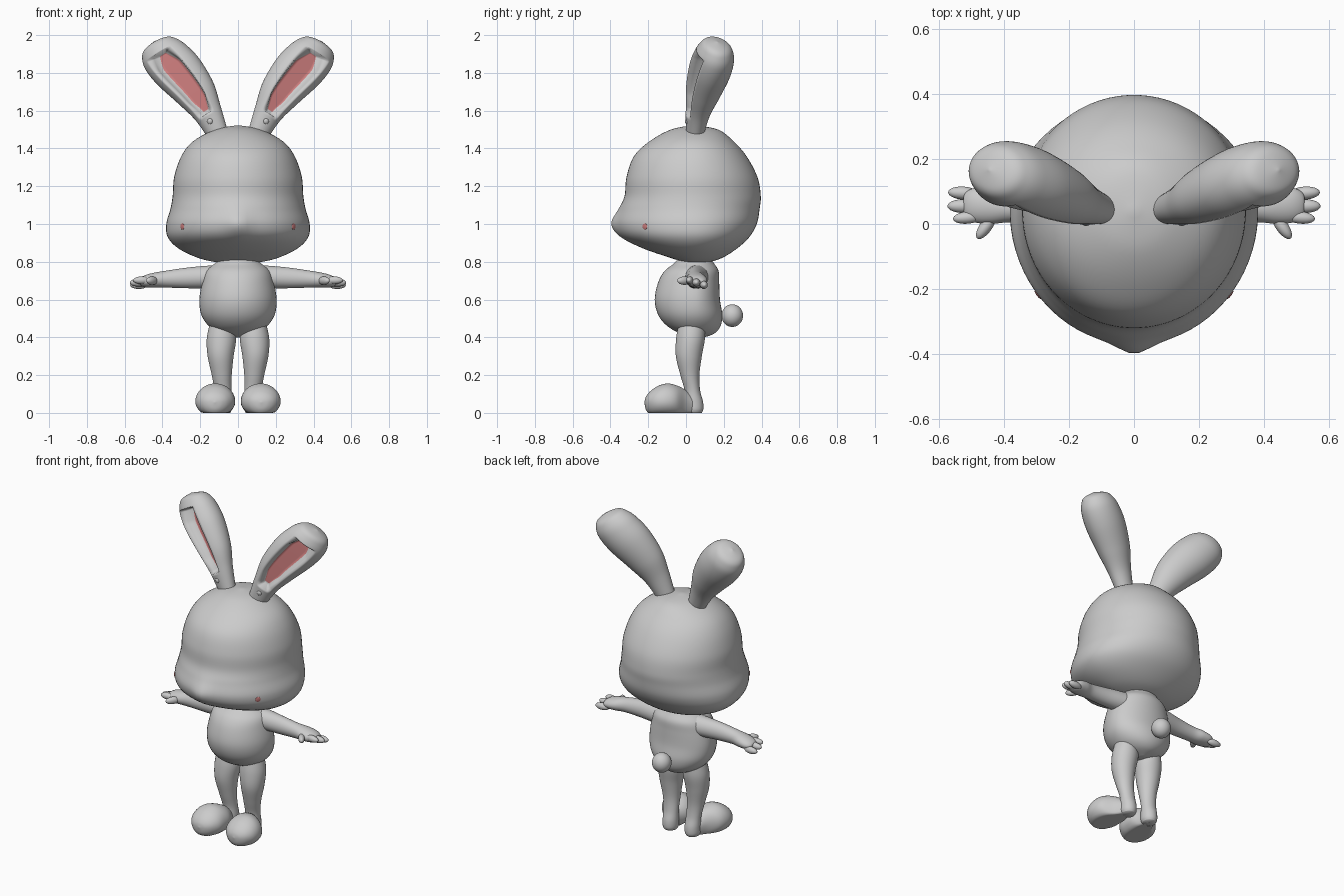
import bpy, bmesh, math
from mathutils import Vector, Matrix, Quaternion
from mathutils.bvhtree import BVHTree


def material(name, rgb):
    m = bpy.data.materials.new(name)
    m.diffuse_color = (*rgb, 1)
    return m


GREY = material("light grey", (0.60, 0.60, 0.60))
PINK = material("pink", (0.62, 0.21, 0.21))


def finish(name, bm, mats, mirror=False):
    bmesh.ops.recalc_face_normals(bm, faces=bm.faces)
    for f in bm.faces:
        f.smooth = True
    me = bpy.data.meshes.new(name)
    bm.to_mesh(me)
    bm.free()
    for m in mats:
        me.materials.append(m)
    ob = bpy.data.objects.new(name, me)
    bpy.context.collection.objects.link(ob)
    if mirror:
        ob.modifiers.new("mirror", 'MIRROR').use_axis[0] = True
    return ob


def spline(secs, k):
    """Catmull-Rom through the sections; yields (t, values)."""
    n = len(secs)
    for i in range(n - 1):
        p = [secs[max(0, min(n - 1, i + j))] for j in (-1, 0, 1, 2)]
        for s in range(k + (i == n - 2)):
            t = s / k
            yield i + t, [0.5 * (2 * b + (c - a) * t + (2 * a - 5 * b + 4 * c - d) * t * t
                                 + (3 * b - a - 3 * c + d) * t ** 3) for a, b, c, d in zip(*p)]


def loft(name, secs, side, up, n=48, k=6, mirror=False, shape=None, paint=None, adjust=None):
    """Sections are (x, y, z, side radius, up radius, down radius)."""
    side, up = Vector(side), Vector(up)
    bm = bmesh.new()
    rings, ts = [], []
    for t, v in spline(secs, k):
        c = Vector(v[:3])
        r, a, b = [max(q, 0.002) for q in v[3:]]
        ring = []
        for i in range(n):
            th = 2 * math.pi * (i + 0.5) / n
            u, s = shape(th, t) if shape else (math.cos(th), math.sin(th))
            p = c + side * u * r + up * s * (a if s > 0 else b)
            if adjust:
                p = adjust(p)
            ring.append(bm.verts.new(p))
        rings.append(ring)
        ts.append(t)
    for j in range(len(rings) - 1):
        for i in range(n):
            i2 = (i + 1) % n
            f = bm.faces.new((rings[j][i], rings[j][i2], rings[j + 1][i2], rings[j + 1][i]))
            if paint:
                f.material_index = paint(2 * math.pi * (i + 1) / n, (ts[j] + ts[j + 1]) / 2)
    bm.faces.new(rings[0])
    bm.faces.new(rings[-1])
    return finish(name, bm, [GREY, PINK] if paint else [GREY], mirror)


def ellipsoid(name, loc, radii, rot=Quaternion(), mat=GREY, mirror=False):
    bm = bmesh.new()
    bmesh.ops.create_uvsphere(bm, u_segments=28, v_segments=16, radius=1,
                              matrix=Matrix.LocRotScale(Vector(loc), rot, Vector(radii)))
    return finish(name, bm, [mat], mirror)


X, Y, Z = (1, 0, 0), (0, 1, 0), (0, 0, 1)


def stack(rows, yc):
    """Rows (z, half width, front y, back y) to loft sections."""
    return [(0, yc, z, w, yb - yc, yc - yf) for z, w, yf, yb in rows]


# Head with a soft pointed muzzle
def muzzle(p):
    if p.y < 0:
        p.y -= 0.028 * math.exp(-(p.x / 0.06) ** 2 - ((p.z - 1.0) / 0.07) ** 2)
    return p


head = loft("head", stack([
    (1.522, 0.01, 0.03, 0.05), (1.50, 0.12, -0.08, 0.17), (1.44, 0.235, -0.19, 0.25),
    (1.36, 0.30, -0.275, 0.32), (1.25, 0.338, -0.315, 0.378), (1.15, 0.346, -0.325, 0.396),
    (1.08, 0.358, -0.35, 0.39), (1.0, 0.38, -0.37, 0.375), (0.93, 0.372, -0.335, 0.335),
    (0.87, 0.315, -0.225, 0.27), (0.82, 0.21, -0.08, 0.19), (0.795, 0.10, 0.0, 0.11),
    (0.788, 0.01, 0.03, 0.05)], 0.04), X, Y, n=72, adjust=muzzle)

# Cheek dots lying on the head surface
me = head.data
tree = BVHTree.FromPolygons([v.co for v in me.vertices], [p.vertices for p in me.polygons])
spot, normal, _, _ = tree.find_nearest(Vector((0.31, -0.23, 0.985)))
ellipsoid("cheek_dots", spot, (0.016, 0.016, 0.004), normal.to_track_quat('Z', 'Y'), PINK, True)

# Body and tail
loft("body", stack([
    (0.82, 0.10, -0.04, 0.13), (0.79, 0.125, -0.065, 0.15), (0.75, 0.17, -0.115, 0.173),
    (0.69, 0.19, -0.148, 0.176), (0.60, 0.205, -0.166, 0.18), (0.52, 0.195, -0.148, 0.192),
    (0.46, 0.155, -0.10, 0.183), (0.42, 0.095, -0.03, 0.15), (0.398, 0.02, 0.035, 0.09)],
    0.045), X, Y)
ellipsoid("tail", (0, 0.245, 0.515), (0.057, 0.057, 0.06))

# Arms with palms
loft("arms", [
    (0.08, 0.06, 0.715, 0.07, 0.07, 0.065), (0.18, 0.055, 0.715, 0.058, 0.063, 0.058),
    (0.28, 0.05, 0.712, 0.048, 0.056, 0.052), (0.38, 0.05, 0.708, 0.045, 0.045, 0.045),
    (0.44, 0.055, 0.703, 0.055, 0.04, 0.04), (0.49, 0.058, 0.698, 0.053, 0.032, 0.033),
    (0.52, 0.058, 0.695, 0.035, 0.018, 0.018), (0.525, 0.058, 0.695, 0.002, 0.002, 0.002)],
    Y, Z, n=28, mirror=True)

# Fingers and thumb
for name, loc, radii, angle in (
        ("back_finger", (0.525, 0.095, 0.677), (0.046, 0.02, 0.021), 0.06),
        ("middle_finger", (0.525, 0.055, 0.69), (0.048, 0.021, 0.021), 0.0),
        ("front_finger", (0.51, 0.02, 0.702), (0.046, 0.019, 0.02), -0.1),
        ("thumb", (0.455, -0.008, 0.70), (0.045, 0.019, 0.022), -0.95)):
    ellipsoid(name, loc, radii, Quaternion(Z, angle), mirror=True)


# Legs and flat-soled feet
def floor_clamp(p):
    p.z = max(p.z, 0)
    return p


loft("legs", [
    (0.085, 0.03, 0.47, 0.065, 0.07, 0.07), (0.088, 0.025, 0.39, 0.078, 0.075, 0.078),
    (0.092, 0.017, 0.30, 0.069, 0.067, 0.071), (0.086, 0.022, 0.20, 0.053, 0.049, 0.052),
    (0.08, 0.037, 0.12, 0.046, 0.038, 0.045), (0.078, 0.042, 0.06, 0.047, 0.048, 0.05),
    (0.078, 0.042, 0.02, 0.046, 0.05, 0.05), (0.078, 0.042, 0.0, 0.038, 0.042, 0.04)],
    X, Y, n=32, mirror=True, adjust=floor_clamp)
loft("feet", [
    (0.085, 0.05, 0.05, 0.03, 0.03, 0.06), (0.095, 0.0, 0.055, 0.055, 0.065, 0.08),
    (0.112, -0.05, 0.06, 0.094, 0.086, 0.08), (0.12, -0.10, 0.06, 0.105, 0.096, 0.08),
    (0.122, -0.15, 0.06, 0.099, 0.082, 0.078), (0.123, -0.19, 0.06, 0.073, 0.054, 0.068),
    (0.123, -0.212, 0.058, 0.04, 0.028, 0.042), (0.123, -0.22, 0.056, 0.003, 0.003, 0.003)],
    X, Z, n=36, mirror=True, adjust=floor_clamp)

# Ears: thick lofted leaf with a pink hollow facing forward and outward
T0, T1 = 0.95, 4.35


def ear_shape(th, t):
    u, s = math.cos(th), math.sin(th)
    if s > 0 and T0 < t < T1 and abs(u) < 0.56:
        taper = min(1, 0.35 + (t - T0) * 0.9, 0.35 + (T1 - t) * 0.7)
        if abs(u) < 0.43:
            return u * taper, 0.15
        return u * (0.5 + 0.5 * taper), 0.55
    return u, s


def ear_paint(th, t):
    inner = math.sin(th) > 0 and abs(math.cos(th)) < 0.41
    return 1 if inner and T0 + 0.1 < t < T1 - 0.05 else 0


ear_rows = [
    (0.105, 0.045, 1.475, 0.056), (0.16, 0.06, 1.59, 0.078), (0.225, 0.085, 1.695, 0.11),
    (0.315, 0.12, 1.805, 0.132), (0.38, 0.145, 1.88, 0.128), (0.415, 0.158, 1.925, 0.108),
    (0.435, 0.163, 1.952, 0.075), (0.445, 0.166, 1.965, 0.003)]
axis = Vector((0.49, 0.19, 0.85)).normalized()
facing = Vector((0.31, -0.95, 0.03)).normalized()
loft("ears", [(x, y, z, w, 0.8 * w, 0.85 * w) for x, y, z, w in ear_rows],
     facing.cross(axis), facing, n=56, k=10, mirror=True, shape=ear_shape, paint=ear_paint)

# Small bead at the base of each ear hollow
ellipsoid("ear_beads", (0.147, 0.012, 1.545), (0.018, 0.018, 0.02), mirror=True)
